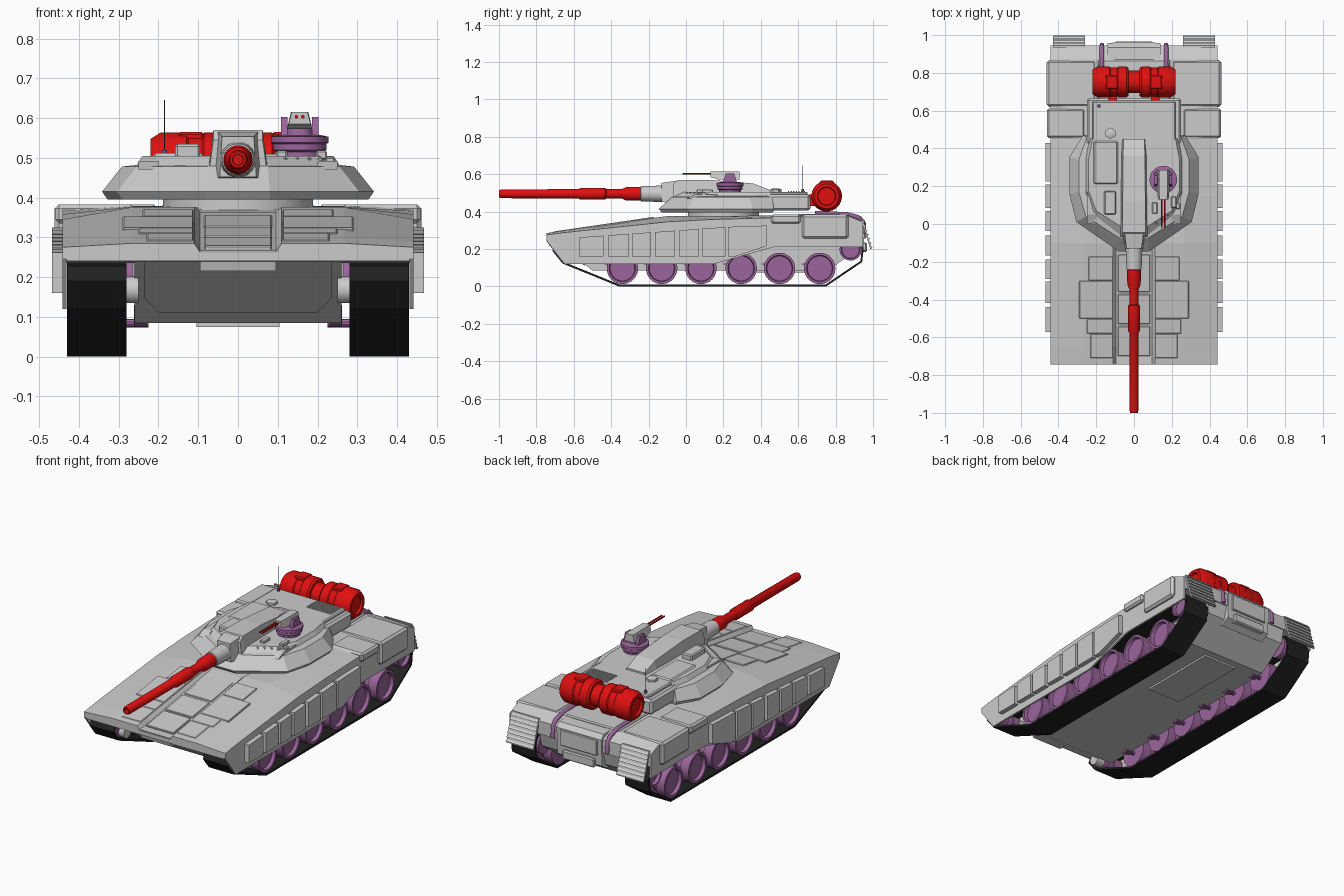
import bpy, bmesh, math
from mathutils import Matrix, Vector

if "Cube" in bpy.data.objects:
    bpy.data.objects.remove(bpy.data.objects["Cube"])


def material(name, c):
    m = bpy.data.materials.new(name)
    m.diffuse_color = (*c, 1)
    m.use_nodes = True
    m.node_tree.nodes["Principled BSDF"].inputs["Base Color"].default_value = m.diffuse_color
    return m


RED = material("red", (0.75, 0.005, 0.005))
PURPLE = material("purple", (0.33, 0.13, 0.33))
BLACK = material("black", (0.015, 0.015, 0.015))
DARK = material("dark_grey", (0.08, 0.08, 0.08))


def finish(name, bm, mat=None, mirror=False, smooth=False):
    bmesh.ops.recalc_face_normals(bm, faces=bm.faces)
    me = bpy.data.meshes.new(name)
    bm.to_mesh(me)
    bm.free()
    ob = bpy.data.objects.new(name, me)
    bpy.context.collection.objects.link(ob)
    if mat:
        me.materials.append(mat)
    if smooth:
        bpy.ops.object.select_all(action='DESELECT')
        ob.select_set(True)
        bpy.context.view_layer.objects.active = ob
        bpy.ops.object.shade_smooth_by_angle(angle=math.radians(35))
    if mirror:
        ob.modifiers.new("mirror", 'MIRROR')
    return ob


def loft(name, rings, mat=None, mirror=False, smooth=False, caps=True):
    bm = bmesh.new()
    vs = [[bm.verts.new(p) for p in r] for r in rings]
    n = len(rings[0])
    for a, b in zip(vs, vs[1:]):
        for i in range(n):
            j = (i + 1) % n
            bm.faces.new((a[i], a[j], b[j], b[i]))
    if caps:
        bm.faces.new(vs[0])
        bm.faces.new(vs[-1])
    return finish(name, bm, mat, mirror, smooth)


def prism(name, yz, x0, x1, mat=None, mirror=False):
    return loft(name, [[(x, y, z) for y, z in yz] for x in (x0, x1)], mat, mirror)


def box(name, x0, x1, y0, y1, z0, z1, mat=None, mirror=False, bevel=0.0, tilt=0.0):
    bm = bmesh.new()
    size = Matrix.Diagonal((x1 - x0, y1 - y0, z1 - z0, 1))
    bmesh.ops.create_cube(bm, size=1, matrix=size)
    if bevel:
        bmesh.ops.bevel(bm, geom=bm.edges[:], offset=bevel, segments=1, affect='EDGES')
    bm.transform(Matrix.Translation(((x0 + x1) / 2, (y0 + y1) / 2, (z0 + z1) / 2))
                 @ Matrix.Rotation(tilt, 4, 'X'))
    return finish(name, bm, mat, mirror)


def lathe(name, prof, centre, axis, mat=None, mirror=False, n=24):
    """prof: (position along axis, radius) pairs."""
    c = Vector(centre)
    rings = []
    for t, r in prof:
        ring = []
        for k in range(n):
            a = 2 * math.pi * (k + 0.5) / n
            u, v = r * math.cos(a), r * math.sin(a)
            ring.append(c + Vector({'X': (t, u, v), 'Y': (u, t, v), 'Z': (u, v, t)}[axis]))
        rings.append(ring)
    return loft(name, rings, mat, mirror, True)


def mirrored(half):
    """Close a half ring (x, a) across x = 0; points on the axis are kept once."""
    return half + [(-x, a) for x, a in reversed(half) if x > 0]


# Upper hull with centre channel and thin side skirts
# station: y, channel z, deck z, outer edge z, skirt bottom z, underside z
stations = [(-0.745, .262, .285, .275, .245, .240), (-0.65, .277, .299, .288, .12, .235),
            (-0.10, .364, .376, .345, .12, .238), (0.15, .374, .377, .358, .12, .25),
            (0.45, .377, .378, .366, .205, .262), (0.47, .377, .379, .376, .21, .262),
            (0.87, .377, .379, .375, .21, .275), (0.945, .345, .35, .345, .21, .275)]
rings = []
for y, zc, zt, zo, zs, zu in stations:
    half = [(0, zc), (.095, zc), (.11, zt), (.265, zt), (.442, zo), (.442, zs),
            (.432, zs), (.432, zu), (0, zu)]
    rings.append([(x, y, z) for x, z in mirrored(half)])
loft("upper_hull", rings)

# Lower hull, nose plates and belly
prism("lower_hull", [(-.725, .258), (-.5, .085), (.76, .085), (.92, .2),
                     (.945, .3), (.9, .34), (-.6, .25)], -.26, .26)
nose = [(-.235, .05), (.235, .05), (.235, .62), (.2, .82), (-.2, .82), (-.235, .62)]
loft("nose_plate", [[(x, -.725 + .225 * t - d * .61, .258 - .173 * t - d * .79) for x, t in nose]
                    for d in (-.01, .006)])
box("belly_plate", -.105, .105, .25, .72, .075, .09)
prism("nose_step", [(-.745, .268), (-.73, .215), (-.67, .215), (-.67, .27)], -.095, .095)

# Glacis armour plates and hatch, following the slope
slope = math.atan(0.146)


def deck_z(y):
    return .285 + (y + .745) * .146


for i, (x0, x1, y0, y1) in enumerate([(.112, .29, -.50, -.30), (.112, .23, -.71, -.58),
                                      (.112, .25, -.58, -.50), (.112, .24, -.30, -.17)]):
    z = deck_z((y0 + y1) / 2)
    box(f"glacis_plate_{i}", x0, x1, y0, y1, z - .014, z + .003, None, True, .003, slope)
for i, (y0, y1) in enumerate([(-.70, -.54), (-.53, -.37), (-.36, -.16)]):
    z = deck_z((y0 + y1) / 2) - .017
    box(f"channel_plate_{i}", -.085, .085, y0, y1, z - .008, z + .004, None, False, .003, slope)

# Skirt armour panels
edges = [(-.572, -.44), (-.417, -.305), (-.29, -.187), (-.166, -.06), (-.037, .07), (.085, .21)]
for i, (a, b) in enumerate(edges):
    ta, tb = .262 + (a + .572) * .07, .262 + (b + .572) * .07
    prism(f"skirt_panel_{i}", [(a, .16), (b, .16), (b, tb), (a, ta)], .44, .468, None, True)
prism("skirt_panel_rear", [(.225, .16), (.265, .16), (.43, .215), (.43, .325), (.225, .318)],
      .44, .468, None, True)

# Fender stowage, engine deck and rear plate
box("fender_box_rear", .20, .462, .62, .868, .255, .383, None, True, .012)
box("fender_box_mid", .26, .46, .455, .612, .335, .383, None, True, .01)
box("engine_deck", -.19, .19, .60, .87, .36, .387, None, False, .006)
prism("rear_plate", [(.86, .378), (.935, .375), (.957, .35), (.95, .2), (.9, .17), (.86, .2)], -.14, .14)
box("rear_panel", -.115, .115, .945, .962, .255, .345, None, False, .004)
box("rear_hitch_box", -.10, .10, .93, .967, .185, .235, None, False, .006)

# Slatted rear mud flaps
prism("mud_flap", [(.935, .36), (.945, .36), (.993, .2), (.985, .2)], .26, .43, None, True)
for i in range(7):
    y, z = .948 + i * .0068, .35 - i * .0225
    prism(f"flap_slat_{i}", [(y - .006, z + .006), (y + .01, z - .007), (y, z - .01)],
          .26, .43, None, True)

# Tracks: one thin closed band
path = [(-.36, .0), (-.66, .122), (-.715, .19), (-.69, .228), (.15, .243), (.88, .268),
        (.925, .253), (.95, .2), (.942, .13), (.75, .0)]
inner = []
for i, p in enumerate(path):
    a, b, p = Vector(path[i - 1]), Vector(path[(i + 1) % len(path)]), Vector(p)
    d1, d2 = (p - a).normalized(), (b - p).normalized()
    nrm = (Vector((d1.y, -d1.x)) + Vector((d2.y, -d2.x))).normalized()
    inner.append(tuple(p + nrm * .011))
loft("track", [[(x, y, z) for y, z in pts] for x, pts in
     ((.28, path), (.43, path), (.43, inner), (.28, inner), (.28, path))], BLACK, True, False, False)

# Road wheels, sprockets, idlers and swing arms
def wheel(name, y, z, r, x0=.282):
    prof = [(x0, .8), (x0, 1), (.335, 1), (.335, .78), (.37, .78), (.37, 1),
            (.424, 1), (.424, .84), (.405, .79)]
    lathe(name, [(t, k * r) for t, k in prof], (0, y, z), 'X', PURPLE, True, 28)


for i, y in enumerate((-.34, -.13, .08, .295, .50, .715)):
    wheel(f"road_wheel_{i}", y, .096, .084)
    lathe(f"axle_{i}", [(.225, .011), (.30, .011)], (0, y, .084), 'X', PURPLE, True, 10)
    prism(f"swing_arm_{i}", [(y - .015, .074), (y + .015, .074), (y - .07, .13), (y - .1, .12)],
          .23, .262, PURPLE, True)
wheel("sprocket", .88, .197, .059, .266)
wheel("front_idler", -.645, .18, .042)
lathe("idler_axle", [(.25, .035), (.30, .035)], (0, -.63, .168), 'X', None, True, 12)

# Turret body: outlines stacked upwards
lathe("turret_ring", [(.36, .19), (.40, .19)], (0, .2, 0), 'Z', None, False, 32)
levels = [(.395, [(.08, -.13), (.29, .02), (.328, .16), (.328, .35), (.26, .465)]),
          (.415, [(.08, -.145), (.305, .01), (.342, .16), (.342, .355), (.27, .47)]),
          (.478, [(.075, -.075), (.255, .04), (.292, .17), (.292, .34), (.25, .46)]),
          (.482, [(.07, -.06), (.225, .06), (.255, .17), (.255, .345), (.235, .455)]),
          (.505, [(.06, -.02), (.20, .07), (.24, .175), (.24, .345), (.22, .45)])]
loft("turret_body", [[(x, y, z) for x, y in mirrored(h)] for z, h in levels])
box("turret_bustle", -.25, .25, .42, .665, .405, .49, None, False, .012)
box("bustle_roof", -.22, .22, .43, .65, .48, .505, None, False, .006)
prism("cheek_block", [(.0, .47), (.17, .47), (.17, .492), (.05, .492)], .20, .25, None, True)

# Gun housing spine and mantlet
spine = [(-.07, .43, .545, .078, .062), (-.045, .43, .57, .08, .062), (.12, .45, .57, .075, .06),
         (.36, .48, .55, .07, .058), (.45, .49, .515, .065, .055)]
loft("gun_housing", [[(-a, y, z0), (a, y, z0), (b, y, z1), (-b, y, z1)] for y, z0, z1, a, b in spine])
loft("mantlet_frame", [[(-a, y, z0), (a, y, z0), (b, y, z1), (-b, y, z1)] for y, z0, z1, a, b in
     [(-.13, .452, .553, .046, .04), (-.05, .44, .565, .062, .05)]])
lathe("mantlet", [(-.245, .036), (-.24, .041), (-.13, .045), (-.03, .047)], (0, 0, .495), 'Y', None, False, 16)

# Gun barrel
lathe("gun_barrel", [(-.235, .037), (-.32, .036), (-.345, .025), (-.425, .025), (-.432, .032),
                     (-.565, .032), (-.575, .025), (-.985, .024), (-1.0, .02), (-1.0, .014),
                     (-.96, .013)], (0, 0, .495), 'Y', RED, False, 20)

# Fuel drums on the back with bands
drum = [(.0, .06), (.03, .06), (.03, .074), (.04, .082), (.085, .082), (.09, .077), (.125, .077),
        (.13, .082), (.195, .082), (.22, .066), (.22, .05), (.208, .046)]
lathe("fuel_drum", drum, (0, .752, .482), 'X', RED, True)
box("drum_strap", .09, .135, .655, .70, .43, .49, RED, True)
box("drum_latch", .085, .15, .715, .79, .53, .565, RED, True, .006)


def tube(name, pts, r, mat):
    cu = bpy.data.curves.new(name, 'CURVE')
    cu.dimensions, cu.bevel_depth, cu.bevel_resolution = '3D', r, 2
    cu.use_fill_caps = True
    s = cu.splines.new('POLY')
    s.points.add(len(pts) - 1)
    for p, co in zip(s.points, pts):
        p.co = (*co, 1)
    ob = bpy.data.objects.new(name, cu)
    bpy.context.collection.objects.link(ob)
    cu.materials.append(mat)


for s, side in ((-1, "left"), (1, "right")):
    tube(f"drum_bracket_{side}", [(s * .17, y, z) for y, z in
         [(.69, .392), (.86, .385), (.92, .37), (.942, .345), (.948, .28)]], .012, PURPLE)

# Remote gun station
gx, gy = .155, .235
lathe("station_base", [(.5, .06), (.515, .06), (.52, .068), (.535, .068), (.538, .073), (.553, .073),
                       (.557, .055)], (gx, gy, 0), 'Z', PURPLE)
lathe("station_post", [(.55, .035), (.585, .03)], (gx, gy, 0), 'Z', PURPLE, False, 16)
for s, side in ((-1, "left"), (1, "right")):
    x = gx + s * .039
    prism(f"station_arm_{side}", [(gy - .04, .55), (gy + .04, .55), (gy + .022, .603), (gy - .022, .603)],
          x - .008, x + .008, PURPLE)
    lathe(f"machine_gun_{side}", [(-.018, .0045), (.14, .0045)], (gx + s * .008, 0, .603), 'Y', RED, False, 8)
loft("gun_box", [[(gx - a, y, z0), (gx + a, y, z0), (gx + b, y, .615), (gx - b, y, .615)] for y, z0, a, b in
     [(.13, .585, .028, .02), (.17, .572, .032, .022), (.285, .572, .032, .022)]])

# Roof fittings: sight, hatches, grille, smoke blocks, aerial
box("sight_box", -.158, -.095, .05, .175, .49, .535, None, False, .006)
box("roof_hatch", -.215, -.085, .21, .44, .495, .512, None, False, .008)
lathe("periscope", [(.50, .03), (.518, .03), (.522, .02)], (-.125, .48, 0), 'Z', None, False, 6)
for i in range(7):
    y = .545 + i * .014
    box(f"grille_bar_{i}", .05, .2, y, y + .007, .50, .51)
for i in range(5):
    x, y = .10 + i * .03, .0 + i * .02
    box(f"smoke_block_{i}", x, x + .024, y, y + .03, .475, .502, None, False, .004)
for i, (x, y) in enumerate([(.11, .085), (.21, .115)]):
    box(f"roof_block_{i}", x - .014, x + .014, y - .03, y + .03, .495, .518, None, False, .004)
lathe("aerial_base", [(.50, .009), (.52, .007)], (-.185, .625, 0), 'Z', PURPLE, False, 8)
lathe("aerial", [(.51, .0015), (.645, .001)], (-.185, .625, 0), 'Z', DARK, False, 6)
